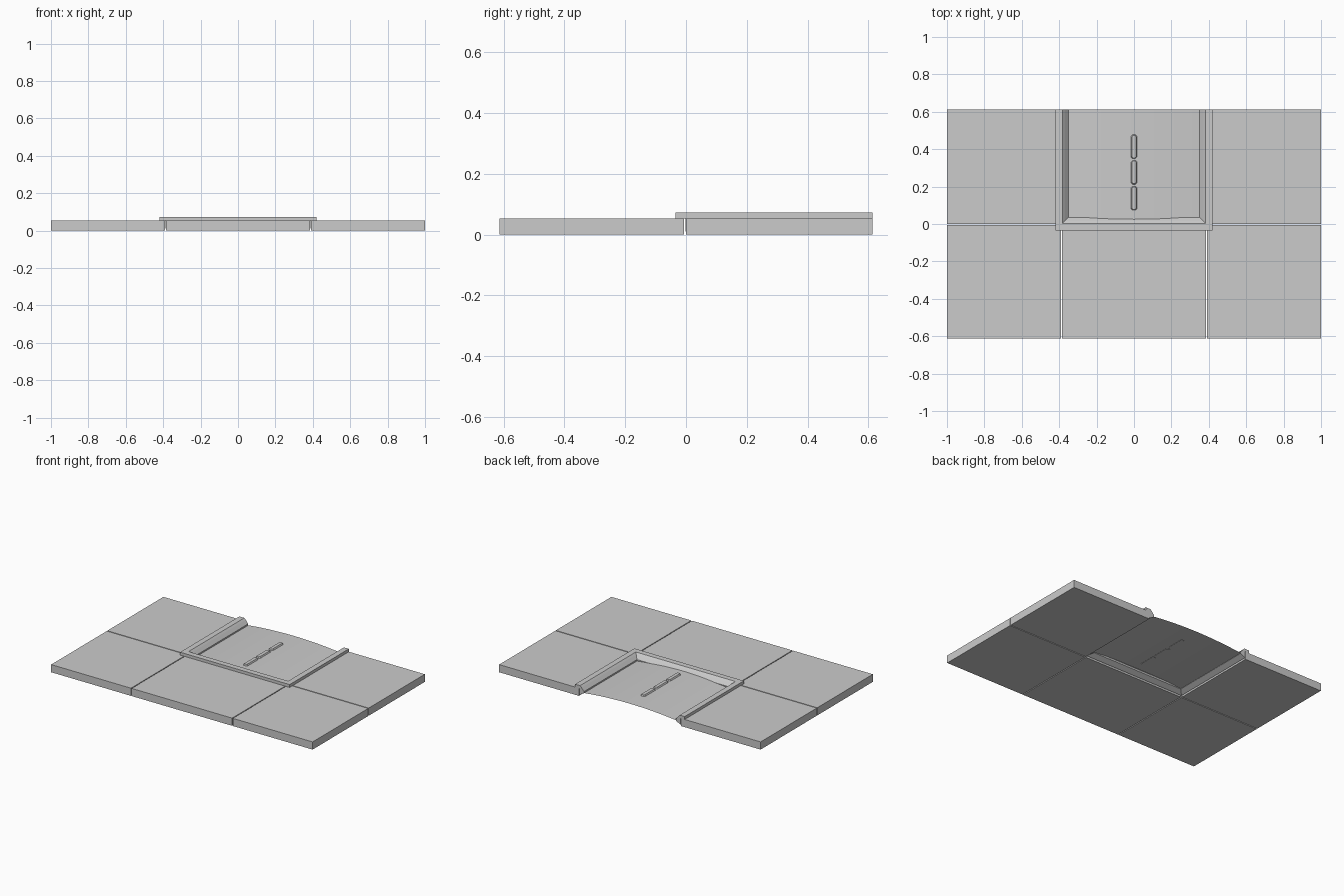
import bpy, bmesh, math

if "Cube" in bpy.data.objects:
    bpy.data.objects.remove(bpy.data.objects["Cube"])

def make(name, verts, faces):
    me = bpy.data.meshes.new(name)
    bm = bmesh.new()
    vs = [bm.verts.new(v) for v in verts]
    for f in faces:
        bm.faces.new([vs[i] for i in f])
    bmesh.ops.recalc_face_normals(bm, faces=bm.faces)
    bm.to_mesh(me)
    bm.free()
    ob = bpy.data.objects.new(name, me)
    bpy.context.collection.objects.link(ob)
    return ob

BOX = [(0, 1, 2, 3), (7, 6, 5, 4), (0, 4, 5, 1), (1, 5, 6, 2), (2, 6, 7, 3), (3, 7, 4, 0)]

def box(name, x0, x1, y0, y1, z0, z1, inset=0.0):
    v = [(x0, y0, z0), (x1, y0, z0), (x1, y1, z0), (x0, y1, z0)]
    i = inset
    v += [(x0+i, y0+i, z1), (x1-i, y0+i, z1), (x1-i, y1-i, z1), (x0+i, y1-i, z1)]
    return make(name, v, BOX)

# floor slabs separated by narrow gaps
H, D, G, X = 0.053, 0.613, 0.003, 0.387
for side, a, b in (("left", -1, -X-G), ("right", X+G, 1)):
    box("front_slab_" + side, a, b, -D, -0.006, 0, H)
    box("back_slab_" + side, a, b, 0, D, 0, H)
box("front_slab_middle", -X+G, X-G, -D, -0.006, 0, H)

# mitred frame around three sides: profile is (outward offset, height)
profile = [(0.034, H), (0.034, 0.073), (-0.004, 0.073), (-0.015, 0.062),
           (-0.034, 0.040), (-0.034, 0.028), (-0.002, 0.010), (0.002, 0.010), (0.002, H)]
n = len(profile)
verts = []
for sx, front in ((-1, 0), (-1, 1), (1, 1), (1, 0)):
    for d, z in profile:
        verts.append((sx*(0.385+d), -d if front else D, z))
faces = [(k*n+i, k*n+(i+1) % n, (k+1)*n+(i+1) % n, (k+1)*n+i)
         for k in range(3) for i in range(n)]
faces += [tuple(range(n)), tuple(range(3*n, 4*n))]
make("raised_frame", verts, faces)

# thin arched panel inside the frame
N, W = 16, 0.368
def arch(x):
    return 0.050 - 0.022*(x/W)**2
pv = []
for i in range(N+1):
    x = -W + 2*W*i/N
    pv += [(x, 0.018, arch(x)), (x, D, arch(x))]
panel = make("arched_panel", pv, [(2*i, 2*i+2, 2*i+3, 2*i+1) for i in range(N)])
for p in panel.data.polygons:
    p.use_smooth = True
if panel.data.polygons[0].normal.z < 0:
    panel.data.flip_normals()

# row of three chamfered ribs on the panel
for k in range(3):
    y0 = 0.073 + 0.138*k
    c, w, y1 = 0.009, 0.018, y0 + 0.130
    ring = [(-w+c, y0), (w-c, y0), (w, y0+c), (w, y1-c), (w-c, y1), (-w+c, y1), (-w, y1-c), (-w, y0+c)]
    cy = (y0+y1)/2
    v = [(x, y, 0.047) for x, y in ring]
    v += [(x*0.65, cy+(y-cy)*0.92, 0.059) for x, y in ring]
    f = [(i, (i+1) % 8, 8+(i+1) % 8, 8+i) for i in range(8)]
    f += [tuple(range(8)), tuple(range(8, 16))]
    make("panel_rib_%d" % (k+1), v, f)
